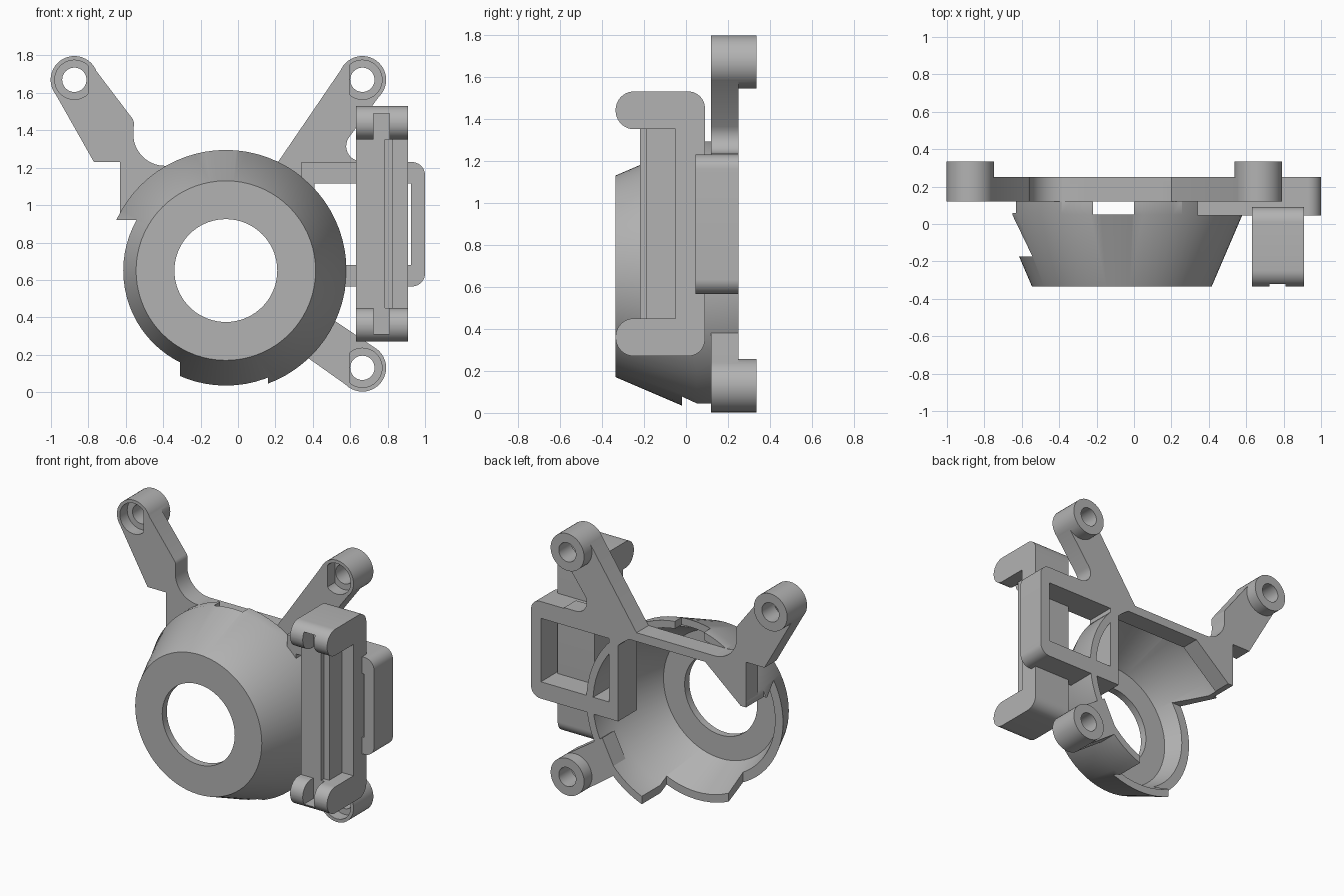
import bpy, bmesh, math
from mathutils import Vector

if "Cube" in bpy.data.objects:
    bpy.data.objects.remove(bpy.data.objects["Cube"], do_unlink=True)

grey = bpy.data.materials.new("plain_grey")
grey.use_nodes = True
grey.diffuse_color = (0.45, 0.45, 0.45, 1)
grey.node_tree.nodes["Principled BSDF"].inputs["Base Color"].default_value = (0.45, 0.45, 0.45, 1)


def finish(name, bm):
    bmesh.ops.recalc_face_normals(bm, faces=bm.faces[:])
    mesh = bpy.data.meshes.new(name)
    bm.to_mesh(mesh)
    bm.free()
    mesh.materials.append(grey)
    ob = bpy.data.objects.new(name, mesh)
    bpy.context.scene.collection.objects.link(ob)
    return ob


def select(ob):
    bpy.ops.object.select_all(action='DESELECT')
    ob.select_set(True)
    bpy.context.view_layer.objects.active = ob


def fillet(points):
    """Round each (a, b, radius) corner; plain (a, b) corners stay sharp."""
    out = []
    for i, p in enumerate(points):
        c = Vector(p[:2])
        if len(p) < 3:
            out.append(c)
            continue
        u = (Vector(points[i - 1][:2]) - c).normalized()
        v = (Vector(points[(i + 1) % len(points)][:2]) - c).normalized()
        half = u.angle(v) / 2
        t = p[2] / math.tan(half)
        mid = c + (u + v).normalized() * p[2] / math.sin(half)
        a, b = c + u * t - mid, c + v * t - mid
        for k in range(11):
            w = k / 10
            ang = math.pi - 2 * half
            d = (a * math.sin((1 - w) * ang) + b * math.sin(w * ang)) / math.sin(ang)
            out.append(mid + d)
    return out


def prism(name, points, lo, hi, axis="y"):
    """Extrude an (x, z) outline along y, or a (y, z) outline along x."""
    bm = bmesh.new()
    put = (lambda a, b, d: (a, d, b)) if axis == "y" else (lambda a, b, d: (d, a, b))
    face = bm.faces.new([bm.verts.new(put(a, b, lo)) for a, b in fillet(points)])
    new = bmesh.ops.extrude_face_region(bm, geom=[face])["geom"]
    step = Vector(put(0, 0, hi - lo))
    bmesh.ops.translate(bm, vec=step, verts=[g for g in new if isinstance(g, bmesh.types.BMVert)])
    return finish(name, bm)


def box(name, x0, x1, y0, y1, z0, z1):
    return prism(name, [(x0, z0), (x1, z0), (x1, z1), (x0, z1)], y0, y1)


def circle(cx, cz, r, n=40):
    return [(cx + r * math.cos(2 * math.pi * i / n), cz + r * math.sin(2 * math.pi * i / n)) for i in range(n)]


def combine(ob, other, operation='DIFFERENCE'):
    other.hide_render = True
    mod = ob.modifiers.new("cut", 'BOOLEAN')
    mod.operation, mod.solver, mod.object = operation, 'EXACT', other
    select(ob)
    bpy.ops.object.modifier_apply(modifier=mod.name)
    bpy.data.objects.remove(other, do_unlink=True)


def smooth(ob):
    select(ob)
    bpy.ops.object.shade_smooth_by_angle(angle=math.radians(30))


# Conical shroud, turned around the y axis
CX, CZ, N = -0.065, 0.65, 72
profile = [(0.275, -0.335), (0.48, -0.335), (0.645, 0.05), (0.645, 0.25),
           (0.595, 0.25), (0.595, 0.05), (0.435, -0.285), (0.275, -0.285)]
bm = bmesh.new()
rings = []
for i in range(N):
    a = 2 * math.pi * i / N
    rings.append([bm.verts.new((CX + r * math.cos(a), y, CZ + r * math.sin(a))) for r, y in profile])
for i in range(N):
    p, q = rings[i], rings[(i + 1) % N]
    for j in range(len(profile)):
        k = (j + 1) % len(profile)
        bm.faces.new((p[j], p[k], q[k], q[j]))
shroud = finish("shroud", bm)

# Rim steps, the slot under the top bar and the flat top
for limits in [(-1, -0.31, -0.175, 1, -0.5, 0.92),
               (-0.32, 0.16, -0.02, 1, -0.5, 0.6),
               (-0.22, 0.0, 0.05, 0.13, 1.0, 1.5),
               (-1, 1, 0.12, 1, 1.21, 1.6),
               (-1, -0.63, 0.06, 1, 0.5, 1.6)]:
    combine(shroud, box("cutter", *limits))
smooth(shroud)

# Mounting arms with screw bosses
arms = {
    "upper_right_arm": ((-0.875, 1.67), [
        (-0.985, 1.61), (-0.77, 1.23), (-0.63, 1.23), (-0.63, 0.92), (-0.59, 0.92),
        (-0.32, 1.15), (0.3, 1.15), (0.3, 1.21), (-0.575, 1.21, 0.17),
        (-0.555, 1.45, 0.05), (-0.775, 1.74), (-0.875, 1.67)]),
    "upper_left_arm": ((0.665, 1.67), [
        (0.2, 1.21), (0.565, 1.745), (0.665, 1.67), (0.765, 1.595),
        (0.5, 1.235, 0.08), (0.75, 1.235), (0.75, 1.15), (0.2, 1.15)]),
    "lower_left_arm": ((0.665, 0.13), [
        (0.35, 0.2), (0.59, 0.03), (0.665, 0.13), (0.735, 0.235), (0.46, 0.42)]),
}
for name, ((bx, bz), outline) in arms.items():
    arm = prism(name, outline, 0.12, 0.25)
    combine(arm, prism("boss", circle(bx, bz, 0.127), 0.12, 0.335), 'UNION')
    combine(arm, prism("hole", circle(bx, bz, 0.065), 0, 0.5))
    # Counterbore with one flat side towards the arm
    if bx < 0:
        seat = [(min(x, bx + 0.075), z) for x, z in circle(bx, bz, 0.105)]
    else:
        seat = [(max(x, bx - 0.07), z) for x, z in circle(bx, bz, 0.105)]
    combine(arm, prism("seat", seat, 0, 0.2))
    smooth(arm)

# Square side frame
frame = prism("side_frame", [(0.34, 0.565), (1.0, 0.565, 0.07), (1.0, 1.23, 0.07), (0.34, 1.23)], 0.045, 0.25)
combine(frame, box("window", 0.41, 0.925, -0.1, 0.5, 0.68, 1.115))
smooth(frame)

# Clip bracket: a C-shaped side profile with rounded jaws
clip = prism("clip_bracket", [
    (-0.335, 0.27, 0.088), (0.09, 0.27, 0.08), (0.09, 1.53, 0.08), (-0.335, 1.53, 0.088),
    (-0.335, 1.35, 0.088), (-0.05, 1.35), (-0.05, 0.45), (-0.335, 0.45, 0.088)], 0.63, 0.91, "x")
for z0, z1 in [(0.31, 0.5), (1.3, 1.49)]:
    combine(clip, box("jaw_slot", 0.725, 0.81, -0.5, -0.22, z0, z1))
smooth(clip)
box("clip_spine", 0.63, 0.785, -0.22, -0.04, 0.44, 1.36)
box("clip_spine_step", 0.78, 0.825, -0.19, -0.04, 0.44, 1.36)
